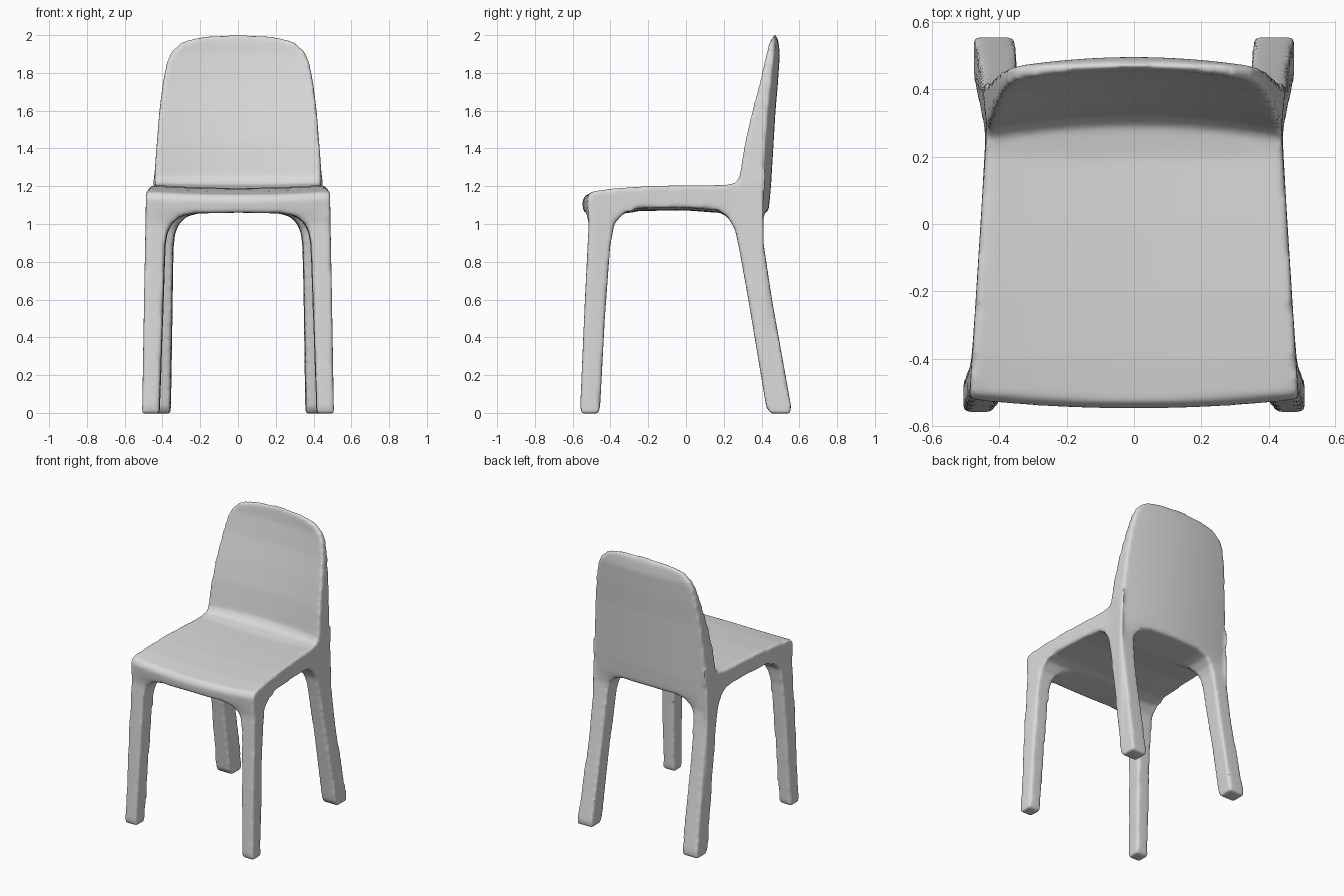
import bpy
import bmesh

cube = bpy.data.objects.get("Cube")
if cube:
    bpy.data.objects.remove(cube, do_unlink=True)


def ramp(value, start, end):
    """Smooth 0..1 step between start and end."""
    t = min(max((value - start) / (end - start), 0), 1)
    return t * t * (3 - 2 * t)


def prism(name, outline, steps, place):
    """Sweep a closed 2D outline over t = -1..1; place() bends each point."""
    bm = bmesh.new()
    rings = []
    for i in range(steps + 1):
        t = 2 * i / steps - 1
        rings.append([bm.verts.new((t, a, b)) for a, b in outline])
    n = len(outline)
    for r0, r1 in zip(rings, rings[1:]):
        for i in range(n):
            j = (i + 1) % n
            bm.faces.new((r0[i], r0[j], r1[j], r1[i]))
    bm.faces.new(rings[0])
    bm.faces.new(rings[-1])
    # Triangles stay flat when the points are bent
    bmesh.ops.triangulate(bm, faces=bm.faces[:])
    for v in bm.verts:
        v.co = place(*v.co)
    bmesh.ops.recalc_face_normals(bm, faces=bm.faces[:])
    mesh = bpy.data.meshes.new(name)
    bm.to_mesh(mesh)
    bm.free()
    obj = bpy.data.objects.new(name, mesh)
    bpy.context.collection.objects.link(obj)
    return obj


# Side outline (y, z): rear leg, underside, front leg, seat, backrest
side_outline = [
    (.425, 2.02), (.447, 1.97), (.455, 1.9), (.445, 1.75), (.432, 1.6),
    (.42, 1.4), (.408, 1.2), (.401, 1.08), (.402, .98), (.413, .88),
    (.455, .6), (.557, .03), (.55, -.004), (.45, -.004), (.425, .03),
    (.33, .6), (.285, .85), (.26, .97), (.22, 1.04), (.17, 1.075),
    (0, 1.088), (-.25, 1.085), (-.33, 1.065), (-.38, 1.0), (-.402, .88),
    (-.43, .5), (-.455, .03), (-.465, -.004), (-.552, -.004), (-.56, .03),
    (-.535, .6), (-.515, 1.0), (-.518, 1.08), (-.522, 1.14), (-.5, 1.172),
    (-.4, 1.188), (-.2, 1.202), (0, 1.207), (.2, 1.207), (.255, 1.215),
    (.28, 1.25), (.291, 1.32), (.31, 1.44), (.345, 1.6), (.382, 1.75),
    (.41, 1.9), (.416, 1.97),
]


def bend_body(u, y, z):
    # Width narrows to the rear and flares down the legs
    rear = min(max((y + .5) / .8, 0), 1)
    low = max(1.1 - z, 0) / 1.1
    half_width = .488 - .051 * rear + low * (.02 + .02 * rear)
    # Bowed backrest, bulging front lip and dished seat
    bow = 1 - u * u
    y2 = y + .042 * bow * ramp(y, .2, .27) * ramp(z, 1.0, 1.1)
    y2 -= .028 * bow * ramp(-y, .4, .5) * ramp(z, 1.0, 1.1)
    z2 = z - .016 * bow * ramp(z, 1.0, 1.08) * ramp(-y, -.3, -.2)
    return (u * half_width, y2, z2)


chair = prism("chair_body", side_outline, 28, bend_body)

# Front outline (x, z), right half: arch between the legs, then rounded crown
arch = [(0, 1.06), (.24, 1.056), (.31, 1.04), (.355, 1.0), (.378, .95),
        (.388, .88), (.418, -.1)]
crown = [(.7, -.1), (.7, 1.22), (.444, 1.24), (.432, 1.4),
         (.416, 1.6), (.397, 1.75), (.378, 1.85), (.35, 1.915),
         (.295, 1.965), (.2, 1.99), (.1, 2.0), (0, 2.004)]
half = arch + crown
front_outline = half + [(-x, z) for x, z in reversed(half[1:-1])]


def bend_front(t, x, z):
    # The gap between the legs narrows toward the rear
    y = .8 * t
    narrowing = .137 * (y + .5) if z < 1.1 else 0
    return (x * (1 - narrowing), y, z)


cutter = prism("front_outline_cutter", front_outline, 1, bend_front)
cutter.hide_render = True
cutter.display_type = 'WIRE'
cutter.hide_set(True)

trim = chair.modifiers.new("front_outline", 'BOOLEAN')
trim.operation = 'INTERSECT'
trim.solver = 'EXACT'
trim.object = cutter

# Blend the edges into one soft moulded shell
remesh = chair.modifiers.new("moulded_surface", 'REMESH')
remesh.mode = 'VOXEL'
remesh.voxel_size = .011
remesh.use_smooth_shade = True
soften = chair.modifiers.new("soft_edges", 'SMOOTH')
soften.factor = .5
soften.iterations = 10

# Plain grey plastic
grey = bpy.data.materials.new("light_grey_plastic")
grey.use_nodes = True
colour = (.7, .7, .7, 1)
grey.diffuse_color = colour
grey.node_tree.nodes["Principled BSDF"].inputs["Base Color"].default_value = colour
for obj in (chair, cutter):
    obj.data.materials.append(grey)
